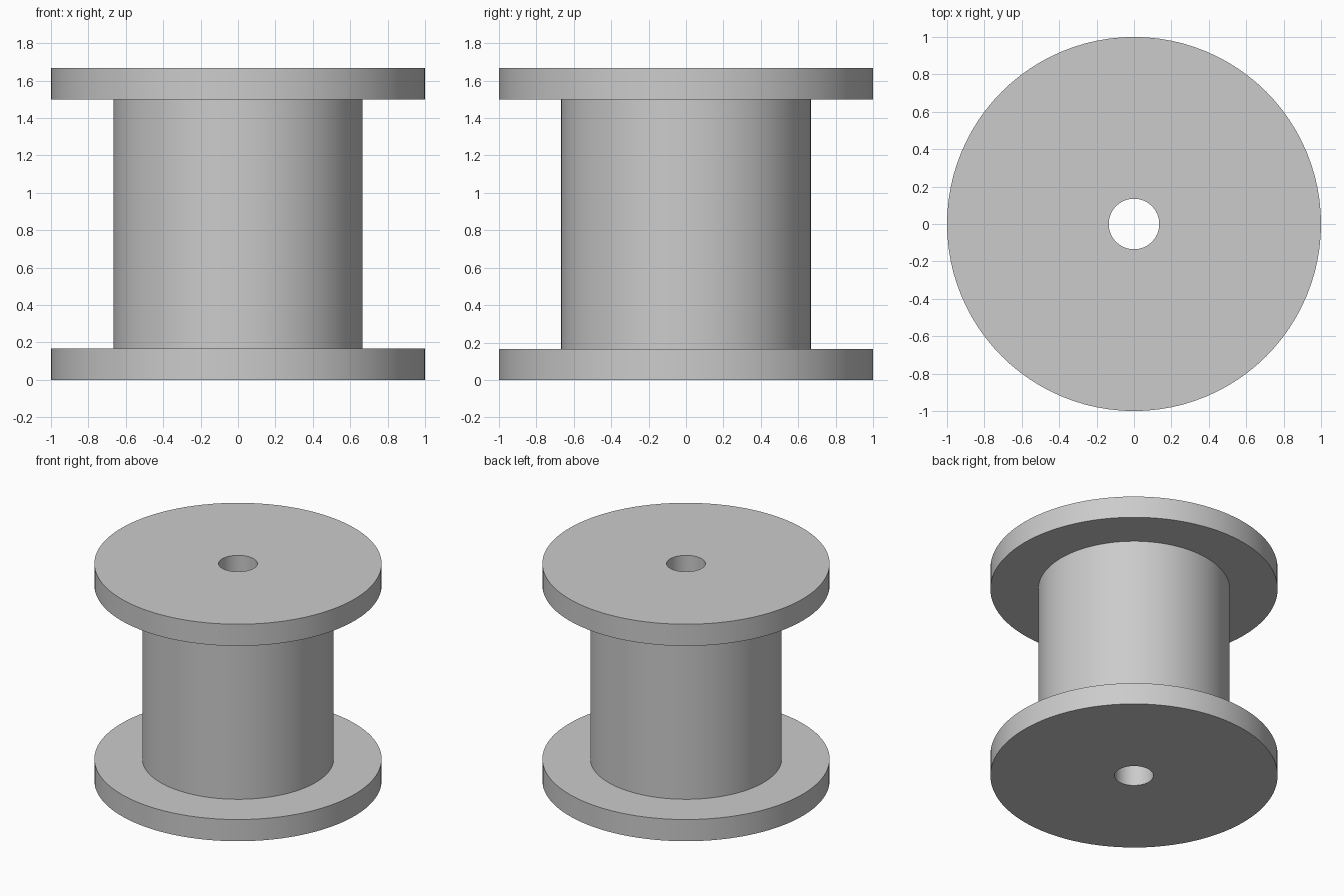
import bpy, bmesh, math

cube = bpy.data.objects.get("Cube")
if cube:
    bpy.data.objects.remove(cube, do_unlink=True)

# Plain grey finish
GREY = (0.6, 0.6, 0.6, 1)
mat = bpy.data.materials.new("plain_grey")
mat.use_nodes = True
mat.diffuse_color = GREY
mat.node_tree.nodes["Principled BSDF"].inputs["Base Color"].default_value = GREY

HEIGHT = 5 / 3
FLANGE = 1 / 6
RIM, CORE, BORE = 1.0, 2 / 3, 0.135
SEGMENTS = 96

# Closed half section: bore, lower flange, core, upper flange
lower = [(BORE, 0), (RIM, 0), (RIM, FLANGE), (CORE, FLANGE)]
upper = [(r, HEIGHT - z) for r, z in reversed(lower)]
section = lower + upper

# Turn the section around the vertical axis
bm = bmesh.new()
verts = [bm.verts.new((r, 0, z)) for r, z in section]
edges = [bm.edges.new((v, verts[i - 1])) for i, v in enumerate(verts)]
bmesh.ops.spin(bm, geom=verts + edges, cent=(0, 0, 0), axis=(0, 0, 1),
               angle=math.tau, steps=SEGMENTS, use_merge=True)
bmesh.ops.remove_doubles(bm, verts=bm.verts[:], dist=1e-5)
bmesh.ops.recalc_face_normals(bm, faces=bm.faces[:])

mesh = bpy.data.meshes.new("spool")
bm.to_mesh(mesh)
bm.free()
mesh.materials.append(mat)
spool = bpy.data.objects.new("spool", mesh)
bpy.context.collection.objects.link(spool)

# Smooth walls with crisp rims
bpy.ops.object.select_all(action='DESELECT')
spool.select_set(True)
bpy.context.view_layer.objects.active = spool
bpy.ops.object.shade_smooth_by_angle(angle=math.radians(30))
